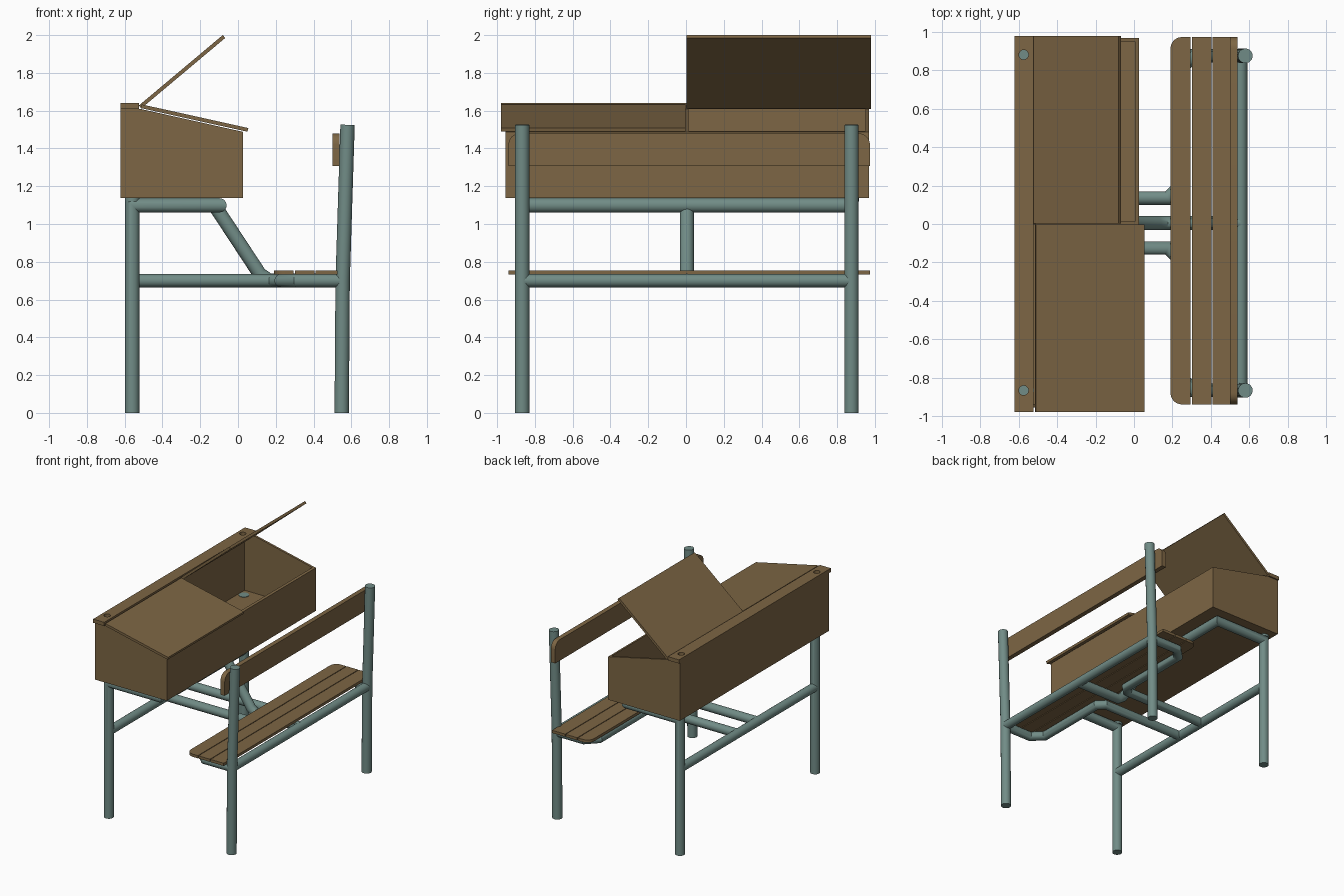
import bpy, bmesh, math
from mathutils import Vector

if "Cube" in bpy.data.objects:
    bpy.data.objects.remove(bpy.data.objects["Cube"])


def material(name, rgb):
    m = bpy.data.materials.new(name)
    m.diffuse_color = (*rgb, 1)
    m.use_nodes = True
    m.node_tree.nodes["Principled BSDF"].inputs["Base Color"].default_value = m.diffuse_color
    return m


WOOD = material("brown_wood", (0.205, 0.132, 0.058))
METAL = material("grey_green_metal", (0.165, 0.262, 0.24))


def finish(bm, name, mat, smooth=False):
    bmesh.ops.recalc_face_normals(bm, faces=bm.faces)
    me = bpy.data.meshes.new(name)
    bm.to_mesh(me)
    bm.free()
    me.materials.append(mat)
    ob = bpy.data.objects.new(name, me)
    bpy.context.collection.objects.link(ob)
    if smooth:
        bpy.ops.object.select_all(action='DESELECT')
        ob.select_set(True)
        bpy.context.view_layer.objects.active = ob
        bpy.ops.object.shade_smooth_by_angle(angle=math.radians(30))
    return ob


def prism(name, pts, axis, lo, hi, mat=WOOD, smooth=False):
    """Extrude a 2D outline along an axis."""
    place = {'x': lambda a, b, h: (h, a, b),
             'y': lambda a, b, h: (a, h, b),
             'z': lambda a, b, h: (a, b, h)}[axis]
    bm = bmesh.new()
    rings = [[bm.verts.new(place(a, b, h)) for a, b in pts] for h in (lo, hi)]
    n = len(pts)
    for r in rings:
        bm.faces.new(r)
    for i in range(n):
        j = (i + 1) % n
        bm.faces.new((rings[0][i], rings[0][j], rings[1][j], rings[1][i]))
    return finish(bm, name, mat, smooth)


def rounded(a0, a1, b0, b1, radii, steps=6):
    """Rectangle outline with a radius per corner: (a0b0, a1b0, a1b1, a0b1)."""
    out = []
    corners = ((a0, b0, 1, 1, 180), (a1, b0, -1, 1, 270), (a1, b1, -1, -1, 0), (a0, b1, 1, -1, 90))
    for (a, b, sa, sb, start), r in zip(corners, radii):
        if r == 0:
            out.append((a, b))
            continue
        for k in range(steps + 1):
            t = math.radians(start + 90 * k / steps)
            out.append((a + sa * r + r * math.cos(t), b + sb * r + r * math.sin(t)))
    return out


def circle(cx, cy, r, n=24):
    return [(cx + r * math.cos(2 * math.pi * i / n), cy + r * math.sin(2 * math.pi * i / n)) for i in range(n)]


def tube(name, path, r, n=24):
    """Round tube along a path with mitred bends."""
    p = [Vector(q) for q in path]
    dirs = [(b - a).normalized() for a, b in zip(p, p[1:])]
    side = dirs[0].orthogonal().normalized()
    up = dirs[0].cross(side)
    bm = bmesh.new()
    ring = [p[0] + r * (side * math.cos(2 * math.pi * i / n) + up * math.sin(2 * math.pi * i / n)) for i in range(n)]
    prev = first = [bm.verts.new(c) for c in ring]
    for k, d in enumerate(dirs):
        normal = d if k == len(dirs) - 1 else (d + dirs[k + 1]).normalized()
        ring = [c + d * ((p[k + 1] - c).dot(normal) / d.dot(normal)) for c in ring]
        cur = [bm.verts.new(c) for c in ring]
        for i in range(n):
            j = (i + 1) % n
            bm.faces.new((prev[i], prev[j], cur[j], cur[i]))
        prev = cur
    bm.faces.new(first)
    bm.faces.new(prev)
    return finish(bm, name, METAL, True)


Y0, Y1 = -0.867, 0.876       # post rows
R, RP = 0.035, 0.038         # rail and post radius

# Desk frame: two front posts and the loop under the box
tube("desk_frame", [(-0.56, Y0, 0), (-0.56, Y0, 1.099), (-0.098, Y0, 1.099),
                    (-0.098, Y1, 1.099), (-0.56, Y1, 1.099), (-0.56, Y1, 0)], 0.0375)
# Bench posts, leaning back above the seat
for nm, y in (("near", Y0), ("far", Y1)):
    tube("bench_post_" + nm, [(0.549, y, 0), (0.554, y, 0.7), (0.58, y, 1.525)], RP)
    # post end showing through the box floor
    prism("post_end_" + nm, circle(-0.56, y, 0.039), 'z', 1.12, 1.147, METAL, True)
# Cross rails
tube("front_cross_rail", [(-0.56, Y0, 0.7), (-0.56, Y1, 0.7)], R)
tube("bench_cross_rail", [(0.555, Y0, 0.7), (0.555, Y1, 0.7)], R)
# Seat support rails, bent out to the bench posts
for nm, s, y in (("near", -1, Y0), ("far", 1, Y1)):
    yi = 0.005 + s * 0.13
    tube("seat_rail_" + nm, [(0.555, y, 0.7), (0.31, y, 0.7), (0.228, y - s * 0.082, 0.7),
                             (0.228, yi + s * 0.05, 0.7), (0.178, yi, 0.7), (-0.56, yi, 0.7)], R)
# Central diagonal brace
tube("centre_brace", [(-0.125, 0.005, 1.1), (0.115, 0.005, 0.735), (0.165, 0.005, 0.7), (0.555, 0.005, 0.7)], 0.037)

# Seat slats and backrest
SY0, SY1 = -0.94, 0.974
for i, (a, b, rad) in enumerate(((0.19, 0.295, 0.06), (0.301, 0.404, 0), (0.41, 0.528, 0))):
    prism("seat_slat_%d" % (i + 1), rounded(a, b, SY0, SY1, (rad, 0, 0, rad)), 'z', 0.733, 0.755, WOOD, True)
prism("backrest", rounded(SY0, SY1, 1.308, 1.48, (0, 0, 0.06, 0.06)), 'x', 0.5, 0.538, WOOD, True)

# Desk box: floor, walls and middle partition
X0, X1, BY0, BY1, ZB = -0.622, 0.026, -0.956, 0.968, 1.137
side = [(X0, ZB), (X1, ZB), (X1, 1.488), (-0.52, 1.61), (X0, 1.61)]
for nm, a, b in (("near_side", BY0, BY0 + 0.018), ("partition", -0.004, 0.014), ("far_side", BY1 - 0.018, BY1)):
    prism("box_" + nm, side, 'y', a, b)
prism("box_floor", rounded(X0, X1, BY0, BY1, (0,) * 4), 'z', ZB, ZB + 0.006)
prism("box_back", rounded(X0, X0 + 0.016, ZB, 1.612, (0,) * 4), 'y', BY0, BY1)
prism("box_front", [(X1 - 0.02, ZB), (X1, ZB), (X1, 1.488), (X1 - 0.02, 1.4925)], 'y', BY0, BY1)

# Fixed top strip with two inkwell holes
strip = prism("top_strip", rounded(-0.623, -0.523, -0.98, 0.98, (0,) * 4), 'z', 1.61, 1.64)
for y in (-0.867, 0.882):
    cutter = prism("hole_cutter", circle(-0.575, y, 0.025), 'z', 1.55, 1.7)
    cutter.hide_render = True
    mod = strip.modifiers.new("hole", 'BOOLEAN')
    mod.operation = 'DIFFERENCE'
    mod.solver = 'EXACT'
    mod.object = cutter
    bpy.context.view_layer.objects.active = strip
    bpy.ops.object.modifier_apply(modifier="hole")
    bpy.data.objects.remove(cutter)


# Lids: one closed, one raised
def lid(name, hx, hz, degrees, y0, y1):
    t = math.radians(degrees)
    d, u = Vector((math.cos(t), math.sin(t))), Vector((-math.sin(t), math.cos(t)))
    h = Vector((hx, hz))
    prism(name, [tuple(h + d * a + u * b) for a, b in ((0, 0), (0.58, 0), (0.58, 0.02), (0, 0.02))], 'y', y0, y1)


lid("closed_lid", -0.516, 1.614, -12.5, -0.98, -0.002)
lid("open_lid", -0.512, 1.612, 40, 0.002, 0.98)
